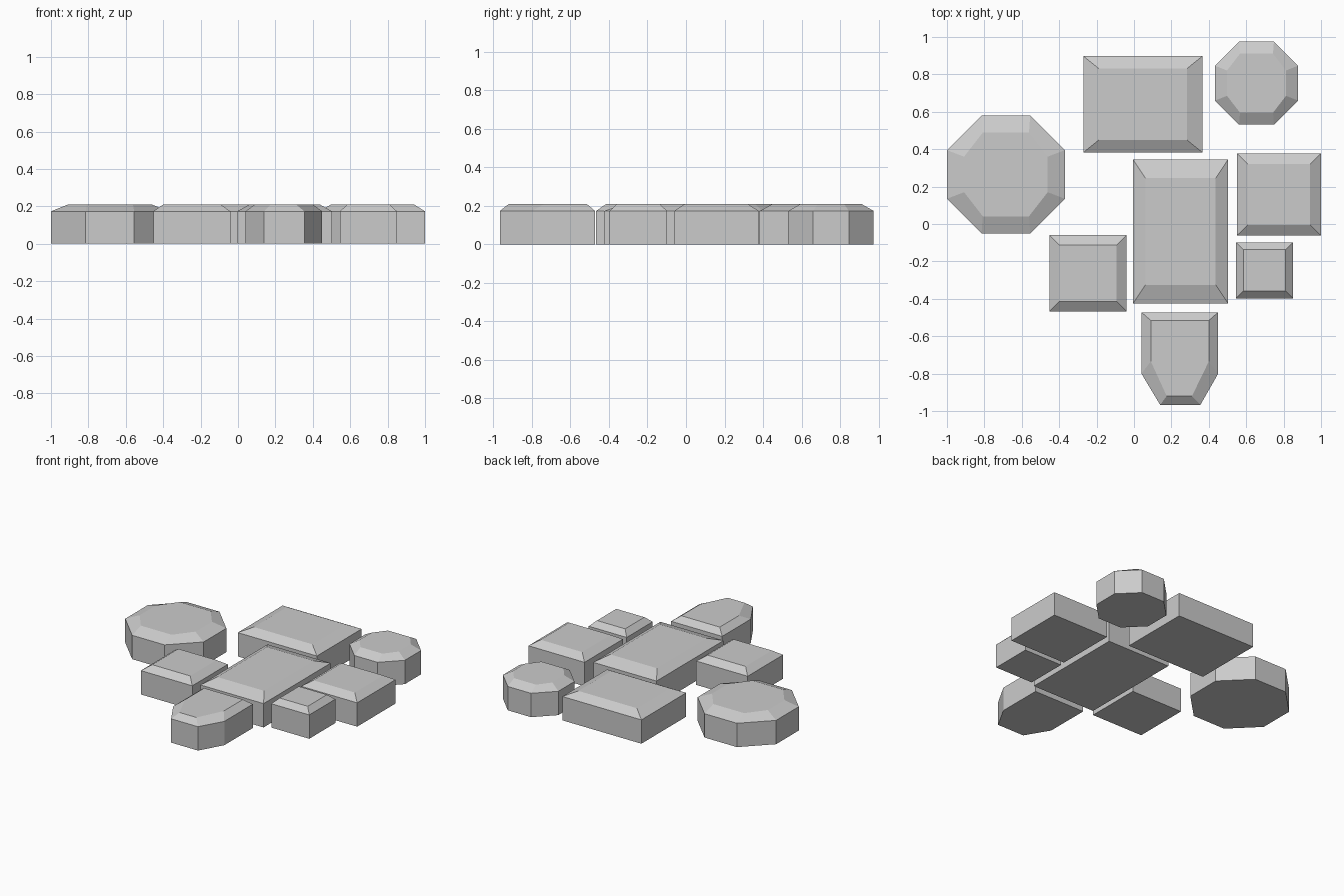
import bpy, bmesh

if "Cube" in bpy.data.objects:
    bpy.data.objects.remove(bpy.data.objects["Cube"])

BEVEL_Z, TOP_Z = 0.173, 0.21


def stone(name, outline, top):
    """Closed slab: straight walls, then a chamfer up to the flat top outline."""
    bm = bmesh.new()
    levels = [(outline, 0), (outline, BEVEL_Z), (top, TOP_Z)]
    rings = [[bm.verts.new((x, y, z)) for x, y in pts] for pts, z in levels]
    n = len(outline)
    for a, b in zip(rings, rings[1:]):
        for i in range(n):
            j = (i + 1) % n
            bm.faces.new((a[i], a[j], b[j], b[i]))
    bm.faces.new(rings[0][::-1])
    bm.faces.new(rings[-1])
    bmesh.ops.recalc_face_normals(bm, faces=bm.faces)
    mesh = bpy.data.meshes.new(name)
    bm.to_mesh(mesh)
    bm.free()
    obj = bpy.data.objects.new(name, mesh)
    bpy.context.collection.objects.link(obj)


def rect_stone(name, x0, x1, y0, y1, s=0.74):
    cx, cy = (x0 + x1) / 2, (y0 + y1) / 2
    outer = [(x0, y0), (x1, y0), (x1, y1), (x0, y1)]
    stone(name, outer, [(cx + (x - cx) * s, cy + (y - cy) * s) for x, y in outer])


def octagon(cx, cy, r, ex, ey):
    """ex / ey: half lengths of the horizontal / vertical edges."""
    pts = [(-ex, -r), (ex, -r), (r, -ey), (r, ey), (ex, r), (-ex, r), (-r, ey), (-r, -ey)]
    return [(cx + x, cy + y) for x, y in pts]


def octagon_stone(name, cx, cy, r, e):
    stone(name, octagon(cx, cy, r, e, e), octagon(cx, cy, r * 0.71, e * 0.95, e * 0.73))


# Rectangular paving stones
rect_stone("back_stone", -0.27, 0.365, 0.383, 0.897)
rect_stone("centre_stone", -0.005, 0.503, -0.425, 0.345)
rect_stone("right_stone", 0.55, 1.0, -0.062, 0.378)
rect_stone("small_stone", 0.545, 0.85, -0.397, -0.098)
rect_stone("left_stone", -0.453, -0.04, -0.467, -0.06)

# Octagonal stones
octagon_stone("large_octagon_stone", -0.685, 0.265, 0.315, 0.13)
octagon_stone("small_octagon_stone", 0.655, 0.753, 0.222, 0.093)

# Tapered front stone
stone("front_stone",
      [(0.14, -0.967), (0.355, -0.967), (0.45, -0.80), (0.45, -0.472), (0.04, -0.472), (0.04, -0.80)],
      [(0.175, -0.92), (0.31, -0.92), (0.40, -0.735), (0.40, -0.516), (0.09, -0.516), (0.09, -0.735)])
